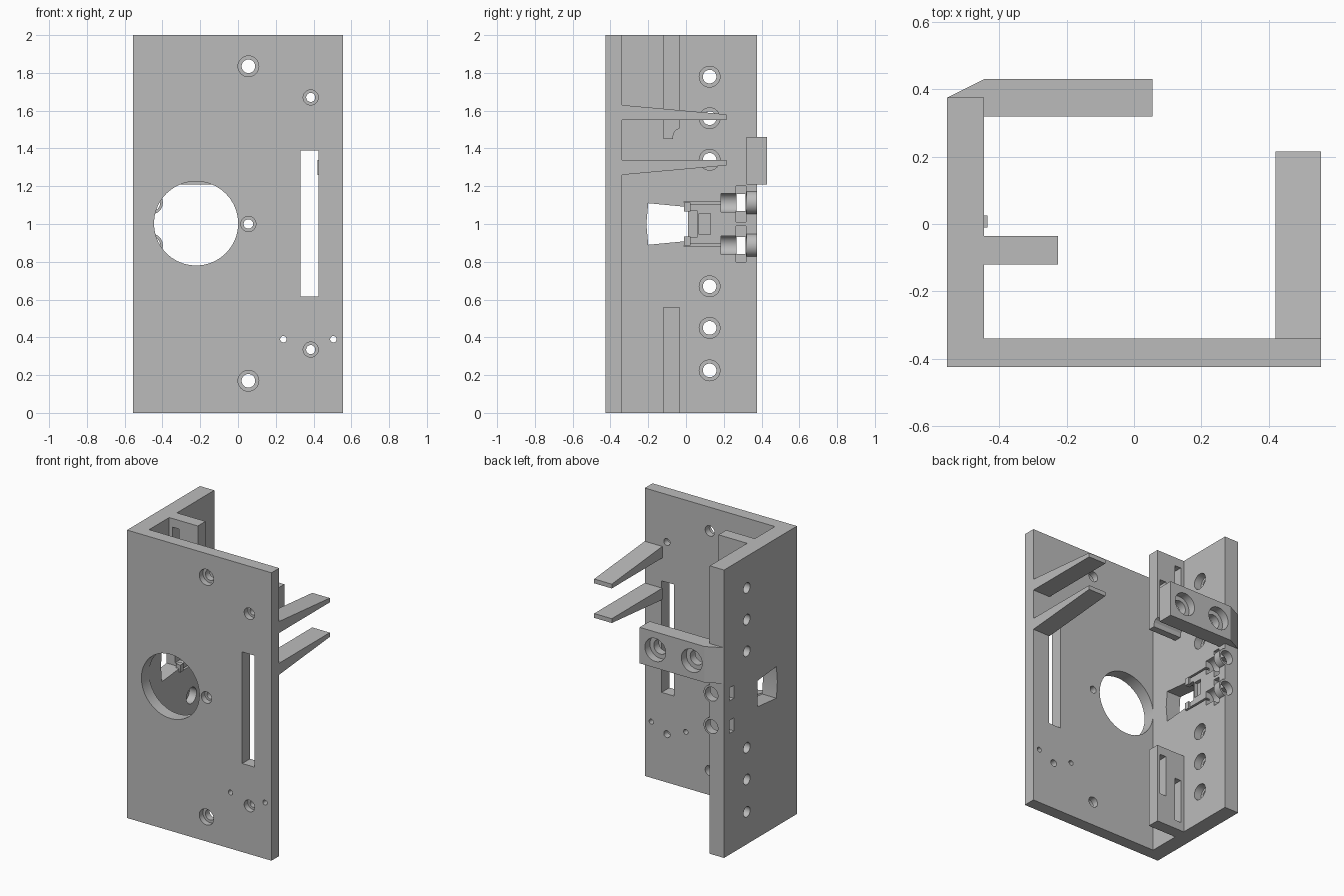
import bpy
import bmesh
import math
from mathutils import Matrix, Vector

if "Cube" in bpy.data.objects:
    bpy.data.objects.remove(bpy.data.objects["Cube"], do_unlink=True)

grey = bpy.data.materials.new("plain grey")
grey.use_nodes = True
grey.diffuse_color = (0.5, 0.5, 0.5, 1)
grey.node_tree.nodes["Principled BSDF"].inputs["Base Color"].default_value = (0.5, 0.5, 0.5, 1)


def finish(name, bm):
    bmesh.ops.recalc_face_normals(bm, faces=bm.faces[:])
    mesh = bpy.data.meshes.new(name)
    bm.to_mesh(mesh)
    bm.free()
    mesh.materials.append(grey)
    obj = bpy.data.objects.new(name, mesh)
    bpy.context.collection.objects.link(obj)
    return obj


def box(name, x, y, z):
    """Box from three (low, high) ranges."""
    bm = bmesh.new()
    centre = Vector([sum(r) / 2 for r in (x, y, z)])
    size = [r[1] - r[0] for r in (x, y, z)]
    bmesh.ops.create_cube(bm, size=1, matrix=Matrix.Translation(centre) @ Matrix.Diagonal(size + [1]))
    return finish(name, bm)


def prism(name, points, axis, low, high):
    """Extrude a flat outline along x (points are y, z) or z (points are x, y)."""
    bm = bmesh.new()
    place = (lambda a, b: (low, a, b)) if axis == "x" else (lambda a, b: (a, b, low))
    face = bm.faces.new([bm.verts.new(place(a, b)) for a, b in points])
    new = bmesh.ops.extrude_face_region(bm, geom=[face])["geom"]
    shift = Vector((high - low, 0, 0)) if axis == "x" else Vector((0, 0, high - low))
    bmesh.ops.translate(bm, vec=shift, verts=[g for g in new if isinstance(g, bmesh.types.BMVert)])
    return finish(name, bm)


def rod(name, axis, a, z, radius, low, high):
    """Cylinder along x (a is y) or along y (a is x)."""
    bm = bmesh.new()
    mid = (low + high) / 2
    if axis == "x":
        place = Matrix.Translation((mid, a, z)) @ Matrix.Rotation(math.pi / 2, 4, "Y")
    else:
        place = Matrix.Translation((a, mid, z)) @ Matrix.Rotation(math.pi / 2, 4, "X")
    bmesh.ops.create_cone(bm, cap_ends=True, segments=40, radius1=radius, radius2=radius,
                          depth=high - low, matrix=place)
    return finish(name, bm)


def cut(target, cutters):
    """Subtract the cutters, bake the result and remove them."""
    for c in cutters:
        c.hide_render = True
        mod = target.modifiers.new("cut", "BOOLEAN")
        mod.operation = "DIFFERENCE"
        mod.solver = "EXACT"
        mod.object = c
    graph = bpy.context.evaluated_depsgraph_get()
    mesh = bpy.data.meshes.new_from_object(target.evaluated_get(graph))
    target.modifiers.clear()
    target.data = mesh
    for c in cutters:
        bpy.data.objects.remove(c, do_unlink=True)


OUT, IN, RIGHT = -0.555, -0.445, 0.555
FRONT, INNER, BACK = -0.425, -0.34, 0.375

# L-shaped frame: front plate and side plate
frame = prism("frame", [(OUT, FRONT), (RIGHT, FRONT), (RIGHT, INNER), (IN, INNER), (IN, BACK), (OUT, BACK)],
              "z", 0, 2)
cuts = []

# Front plate: large opening, long slot, counterbored and plain holes
cuts.append(rod("opening", "y", -0.222, 1.003, 0.223, -0.5, INNER + 0.05))
cuts.append(box("slot", (0.33, 0.425), (-0.5, -0.3), (0.615, 1.39)))
for x, z, r, bore in [(0.055, 1.835, 0.036, 0.055), (0.055, 0.17, 0.036, 0.055), (0.055, 1.0, 0.025, 0.04),
                      (0.385, 1.67, 0.024, 0.04), (0.385, 0.335, 0.024, 0.04)]:
    cuts.append(rod("hole", "y", x, z, r, -0.5, -0.3))
    cuts.append(rod("bore", "y", x, z, bore, -0.5, -0.385))
for x in (0.24, 0.505):
    cuts.append(rod("pin_hole", "y", x, 0.39, 0.017, -0.5, -0.3))

# Side plate: row of holes, bored from the inside
for z in (0.225, 0.45, 0.67, 1.34, 1.56, 1.78):
    cuts.append(rod("hole", "x", 0.125, z, 0.036, -0.6, -0.4))
    cuts.append(rod("bore", "x", 0.125, z, 0.055, -0.5, -0.4))

# Side plate: flared window and shallow pockets behind it
cuts.append(prism("window", [(-0.2, 0.89), (0.01, 0.91), (0.01, 1.09), (-0.2, 1.11), (-0.21, 1.0)],
                  "x", -0.6, -0.4))
cuts.append(box("pocket", (-0.49, -0.4), (0, 0.06), (0.93, 1.07)))
cuts.append(box("pocket", (-0.47, -0.4), (0.07, 0.13), (0.945, 1.055)))
for s in (-1, 1):
    z = 1 + s * 0.113
    cuts.append(box("channel", (-0.475, -0.4), (-0.01, 0.2), (z - 0.007, z + 0.007)))
    cuts.append(rod("screw_seat", "y", -0.46, z, 0.052, 0.185, 0.267))
    cuts.append(box("nut_pocket", (-0.49, -0.4), (0.265, 0.318), (1 + s * 0.105 - 0.095, 1 + s * 0.105 + 0.095)))
    cuts.append(box("nut_slot", (-0.6, -0.4), (0.268, 0.316), (z - 0.045, z + 0.045)))
    cuts.append(rod("screw_hole", "y", -0.46, z, 0.048, 0.3, 0.4))
cut(frame, cuts)

# Rounded lugs around the rear screw holes
for s, side in ((-1, "lower"), (1, "upper")):
    z = 1 + s * 0.113
    lug = rod(side + "_lug", "y", -0.46, z, 0.062, 0.32, BACK)
    cut(lug, [rod("screw_hole", "y", -0.46, z, 0.048, 0.3, 0.4),
              box("plate_side", (-0.6, IN), (0.3, 0.4), (z - 0.1, z + 0.1))])

# Small clip on the side plate
for s, side in ((-1, "lower"), (1, "upper")):
    z = 1 + s * 0.09
    box(side + "_clip", (-0.47, -0.435), (-0.01, 0.025), (z - 0.025, z + 0.025))

# Ribs with two staggered slots each
upper = prism("upper_rib", [(-0.12, 1.45), (-0.07, 1.45), (-0.066, 1.48), (-0.055, 1.495), (-0.035, 1.505),
                            (-0.035, 2), (-0.12, 2)], "x", IN, -0.225)
lower = box("lower_rib", (IN, -0.225), (-0.12, -0.035), (0, 0.56))
cut(upper, [box("slot", (-0.42, -0.37), (-0.2, 0), (1.63, 1.94)),
            box("slot", (-0.295, -0.245), (-0.2, 0), (1.52, 1.79))])
cut(lower, [box("slot", (-0.42, -0.37), (-0.2, 0), (0.06, 0.37)),
            box("slot", (-0.295, -0.245), (-0.2, 0), (0.21, 0.5))])

# Tapered fingers behind the front plate
prism("upper_finger", [(INNER, 1.55), (0.215, 1.55), (0.215, 1.58), (INNER, 1.63)], "x", 0.42, RIGHT)
prism("lower_finger", [(INNER, 1.34), (0.215, 1.34), (0.215, 1.31), (INNER, 1.26)], "x", 0.42, RIGHT)

# Rear arm with two counterbored holes
arm = prism("rear_arm", [(OUT, BACK), (IN, BACK), (IN, 0.32), (0.055, 0.32), (0.055, 0.43), (IN, 0.43)],
            "z", 1.21, 1.46)
cuts = []
for x in (-0.065, -0.345):
    cuts.append(rod("hole", "y", x, 1.335, 0.05, 0.25, 0.5))
    cuts.append(rod("bore", "y", x, 1.335, 0.08, 0.375, 0.5))
cut(arm, cuts)

# Smooth the round walls, keep edges sharp
bpy.ops.object.select_all(action="DESELECT")
for obj in bpy.context.collection.objects:
    if obj.type == "MESH":
        obj.select_set(True)
        bpy.context.view_layer.objects.active = obj
bpy.ops.object.shade_smooth_by_angle(angle=math.radians(20))
